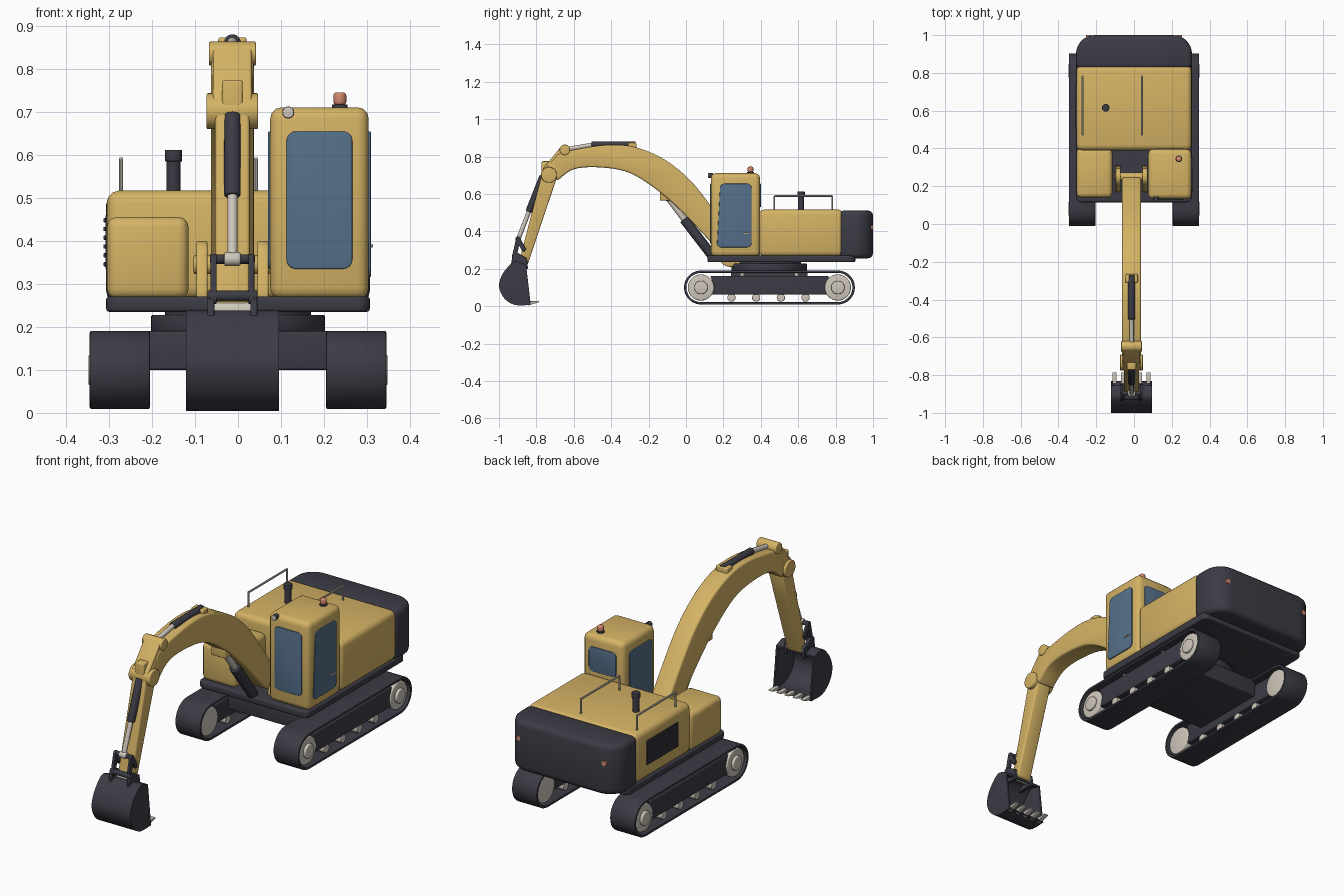
import bpy, bmesh, math
from mathutils import Vector, Matrix

if "Cube" in bpy.data.objects:
    bpy.data.objects.remove(bpy.data.objects["Cube"])


def material(name, rgb):
    m = bpy.data.materials.new(name)
    m.use_nodes = True
    m.diffuse_color = (*rgb, 1)
    m.node_tree.nodes["Principled BSDF"].inputs["Base Color"].default_value = (*rgb, 1)
    return m


YELLOW = material("warm yellow paint", (0.66, 0.45, 0.13))
DARK = material("charcoal steel", (0.045, 0.044, 0.06))
GLASS = material("blue glass", (0.09, 0.16, 0.25))
METAL = material("pale metal", (0.62, 0.57, 0.5))
RED = material("lamp red", (0.66, 0.25, 0.16))
CX = -0.013  # centre line of the digging arm


def finish(name, bm, mat, bevel=0.0, segments=3):
    """Round the sharp edges, then make a shaded object."""
    bmesh.ops.recalc_face_normals(bm, faces=bm.faces)
    if bevel:
        sharp = [e for e in bm.edges if e.calc_face_angle(0) > 0.6]
        bmesh.ops.bevel(bm, geom=sharp, offset=bevel, segments=segments,
                        profile=0.5, affect='EDGES', clamp_overlap=True)
    mesh = bpy.data.meshes.new(name)
    bm.to_mesh(mesh)
    bm.free()
    mesh.materials.append(mat)
    ob = bpy.data.objects.new(name, mesh)
    bpy.context.collection.objects.link(ob)
    bpy.ops.object.select_all(action='DESELECT')
    ob.select_set(True)
    bpy.context.view_layer.objects.active = ob
    bpy.ops.object.shade_smooth_by_angle(angle=math.radians(35))
    return ob


def prism(name, pts, a, b, mat, bevel=0.0, axis='X', segments=3):
    """Extrude a flat outline from a to b along an axis."""
    place = {'X': lambda p, d: (d, p[0], p[1]),
             'Y': lambda p, d: (p[0], d, p[1]),
             'Z': lambda p, d: (p[0], p[1], d)}[axis]
    bm = bmesh.new()
    lo = [bm.verts.new(place(p, a)) for p in pts]
    hi = [bm.verts.new(place(p, b)) for p in pts]
    bm.faces.new(lo)
    bm.faces.new(hi[::-1])
    for i in range(len(pts)):
        bm.faces.new((lo[i - 1], lo[i], hi[i], hi[i - 1]))
    return finish(name, bm, mat, bevel, segments)


def box(name, x, y, z, mat, bevel=0.006):
    return prism(name, [(x[0], y[0]), (x[1], y[0]), (x[1], y[1]), (x[0], y[1])],
                 z[0], z[1], mat, bevel, 'Z')


def tube(name, p, q, r, mat, r2=None, bevel=0.0, sides=28):
    p, q = Vector(p), Vector(q)
    turn = (q - p).to_track_quat('Z', 'Y').to_matrix().to_4x4()
    bm = bmesh.new()
    bmesh.ops.create_cone(bm, cap_ends=True, segments=sides, radius1=r,
                          radius2=r if r2 is None else r2, depth=(q - p).length,
                          matrix=Matrix.Translation((p + q) / 2) @ turn)
    return finish(name, bm, mat, bevel)


def pin(name, yz, r, half, mat, bevel=0.004):
    return tube(name, (CX - half, *yz), (CX + half, *yz), r, mat, bevel=bevel)


def capsule(p, q, r, r2=None, n=14):
    """Outline of two circles joined by straight sides."""
    r2 = r if r2 is None else r2
    a = math.atan2(q[1] - p[1], q[0] - p[0]) + math.pi / 2
    arc = lambda c, rad, s: [(c[0] + rad * math.cos(s + math.pi * i / n),
                              c[1] + rad * math.sin(s + math.pi * i / n)) for i in range(n + 1)]
    return arc(p, r, a) + arc(q, r2, a + math.pi)


def round_rect(x, y, r, n=5):
    pts = []
    for k, (cx, cy) in enumerate([(x[1] - r, y[1] - r), (x[0] + r, y[1] - r),
                                  (x[0] + r, y[0] + r), (x[1] - r, y[0] + r)]):
        for i in range(n + 1):
            t = math.pi / 2 * (k + i / n)
            pts.append((cx + r * math.cos(t), cy + r * math.sin(t)))
    return pts


def spline(pts, n=5):
    """Smooth curve through the points."""
    v = [Vector(p) for p in pts]
    v = [2 * v[0] - v[1]] + v + [2 * v[-1] - v[-2]]
    out = []
    for a, b, c, d in zip(v, v[1:], v[2:], v[3:]):
        for i in range(n):
            t = i / n
            out.append((2 * b + (c - a) * t + (2 * a - 5 * b + 4 * c - d) * t ** 2
                        + (3 * b - a - 3 * c + d) * t ** 3) / 2)
    return [tuple(p) for p in out + [v[-2]]]


# Crawler tracks
rear, fore, axle = 0.812, 0.08, 0.1
for s, side in ((1, "left"), (-1, "right")):
    outer = capsule((fore, axle), (rear, axle), 0.091)
    inner = capsule((fore, axle), (rear, axle), 0.078)
    bm = bmesh.new()
    loops = [[bm.verts.new((s * x, *p)) for p in pts]
             for x, pts in ((0.205, outer), (0.345, outer), (0.345, inner), (0.205, inner))]
    for k in range(4):
        for i in range(len(outer)):
            bm.faces.new((loops[k - 1][i - 1], loops[k - 1][i], loops[k][i], loops[k][i - 1]))
    finish(side + "_track_belt", bm, DARK, 0.004, 2)
    frame = [(0.13, 0.062), (0.765, 0.062), (0.745, 0.11), (0.765, 0.162), (0.13, 0.162), (0.15, 0.11)]
    prism(side + "_track_frame", frame, s * 0.222, s * 0.33, DARK, 0.006)
    for y in (fore, rear):
        tube(side + "_track_wheel", (s * 0.215, y, axle), (s * 0.335, y, axle), 0.07, METAL, bevel=0.006)
        tube(side + "_wheel_hub", (s * 0.33, y, axle), (s * 0.348, y, axle), 0.036, METAL, bevel=0.005)
    for i in range(4):
        y = 0.243 + 0.132 * i
        tube(side + "_lower_roller", (s * 0.225, y, 0.046), (s * 0.328, y, 0.046), 0.022, METAL, bevel=0.003)
    for y in (0.3, 0.59):
        tube(side + "_upper_roller", (s * 0.235, y, 0.168), (s * 0.315, y, 0.168), 0.011, METAL)

# Undercarriage, slewing ring and deck
box("undercarriage_beam", (-0.225, 0.225), (0.24, 0.65), (0.1, 0.19), DARK)
tube("slewing_ring", (0, 0.445, 0.188), (0, 0.445, 0.228), 0.203, DARK, bevel=0.006, sides=48)
tube("slewing_neck", (0, 0.445, 0.22), (0, 0.445, 0.245), 0.17, DARK, sides=48)
prism("deck", round_rect((-0.307, 0.307), (0.115, 0.905), 0.03), 0.235, 0.271, DARK, 0.008, 'Z')

# Bodywork
box("engine_housing", (-0.305, 0.305), (0.39, 0.84), (0.265, 0.517), YELLOW, 0.028)
box("tool_box", (-0.305, -0.115), (0.14, 0.4), (0.265, 0.456), YELLOW, 0.024)
box("cab", (0.075, 0.304), (0.133, 0.396), (0.265, 0.711), YELLOW, 0.026)
weight = [(-0.307, 0.818), (0.307, 0.818)] + round_rect((-0.307, 0.307), (0.5, 1.0), 0.1, 8)[:18]
prism("counterweight", weight, 0.256, 0.512, DARK, 0.028, 'Z')
for x in (-0.24, 0.24):
    tube("tail_lamp", (x, 0.99, 0.42), (x, 1.0, 0.42), 0.013, RED)

# Cab windows
glass_z = (0.335, 0.655)
prism("front_window", round_rect((0.113, 0.266), glass_z, 0.022), 0.128, 0.137, GLASS, 0.003, 'Y')
prism("rear_window", round_rect((0.113, 0.266), (0.53, 0.655), 0.022), 0.392, 0.401, GLASS, 0.003, 'Y')
door_glass = round_rect((0.165, 0.35), (0.315, 0.655), 0.022)
door_glass = [(y + 0.018 * (z - 0.315) / 0.34 * (y < 0.25), z) for y, z in door_glass]
prism("door_window", door_glass, 0.3, 0.309, GLASS, 0.003)
prism("inner_window", round_rect((0.165, 0.35), glass_z, 0.022), 0.07, 0.079, GLASS, 0.003)
box("door_handle", (0.306, 0.314), (0.3, 0.34), (0.385, 0.393), METAL, 0.002)

# Lamps on the cab and exhaust
tube("head_lamp_case", (0.117, 0.122, 0.699), (0.117, 0.145, 0.699), 0.014, DARK)
tube("head_lamp", (0.117, 0.118, 0.699), (0.117, 0.123, 0.699), 0.013, METAL, bevel=0.002)
tube("beacon_base", (0.237, 0.345, 0.708), (0.237, 0.345, 0.718), 0.018, DARK)
tube("beacon", (0.237, 0.345, 0.716), (0.237, 0.345, 0.746), 0.015, RED, bevel=0.008)
tube("exhaust_pipe", (-0.15, 0.615, 0.51), (-0.15, 0.615, 0.6), 0.016, DARK)
tube("exhaust_cap", (-0.15, 0.615, 0.585), (-0.15, 0.615, 0.612), 0.02, DARK, bevel=0.002)

# Handrails
for x in (-0.272, 0.042):
    ends = [(x, 0.472, 0.51), (x, 0.472, 0.59), (x, 0.782, 0.59), (x, 0.782, 0.51)]
    for p, q in zip(ends, ends[1:]):
        tube("handrail", p, q, 0.005, METAL, sides=10)

# Side grille
box("grille_panel", (-0.308, -0.3), (0.5, 0.75), (0.335, 0.46), DARK, 0.002)
for i in range(6):
    z = 0.346 + i * 0.0205
    box("grille_slat", (-0.313, -0.304), (0.508, 0.742), (z - 0.005, z + 0.005), DARK, 0.002)

# Boom with its foot brackets
top = spline([(-0.7, 0.735), (-0.69, 0.808), (-0.567, 0.842), (-0.4, 0.863), (-0.26, 0.847),
              (-0.113, 0.783), (0.02, 0.676), (0.13, 0.54), (0.22, 0.41), (0.26, 0.34)])
under = spline([(0.2, 0.28), (0.122, 0.354), (-0.005, 0.488), (-0.14, 0.61), (-0.3, 0.712),
                (-0.46, 0.742), (-0.6, 0.732), (-0.69, 0.67)])
prism("boom", top + under, CX - 0.05, CX + 0.05, YELLOW, 0.01)
pin("boom_tip_joint", (-0.733, 0.702), 0.042, 0.06, YELLOW)
prism("boom_tip", capsule((-0.733, 0.702), (-0.66, 0.77), 0.038, 0.045), CX - 0.048, CX + 0.048, YELLOW, 0.006)
for s in (-1, 1):
    x = CX + s * 0.071
    prism("boom_foot_bracket", capsule((0.25, 0.355), (0.24, 0.28), 0.045, 0.07),
          x - 0.013, x + 0.013, YELLOW, 0.005)
pin("boom_foot_pin", (0.25, 0.345), 0.022, 0.09, YELLOW)

# Stick
stick = [(-0.772, 0.7), (-0.765, 0.735), (-0.7, 0.735), (-0.693, 0.68), (-0.74, 0.54),
         (-0.845, 0.225), (-0.87, 0.215), (-0.893, 0.235)]
prism("stick", stick, CX - 0.04, CX + 0.04, YELLOW, 0.008)
prism("stick_crank", capsule((-0.733, 0.72), (-0.648, 0.835), 0.034, 0.028), CX - 0.045, CX + 0.045, YELLOW, 0.006)
pin("crank_pin", (-0.648, 0.836), 0.028, 0.055, YELLOW)
box("stick_lug", (CX - 0.024, CX + 0.024), (-0.772, -0.715), (0.67, 0.775), YELLOW, 0.006)
pin("stick_tip_pin", (-0.872, 0.238), 0.024, 0.048, METAL)


def ram(name, start, middle, end, r):
    """Hydraulic ram: dark barrel and pale rod with an eye."""
    s, m, e = [(CX, *p) for p in (start, middle, end)]
    tube(name + "_barrel", s, m, r, DARK, bevel=0.004)
    tube(name + "_rod", m, e, r * 0.62, METAL)
    pin(name + "_eye", end, r * 0.85, r, METAL)


# Hydraulic rams and their lugs
ram("boom_ram", (0.14, 0.27), (-0.01, 0.465), (-0.1, 0.585), 0.026)
box("boom_ram_lug", (CX - 0.04, CX + 0.04), (-0.14, -0.085), (0.565, 0.64), YELLOW)
ram("stick_ram", (-0.27, 0.862), (-0.505, 0.862), (-0.645, 0.838), 0.019)
box("stick_ram_lug", (CX - 0.033, CX + 0.033), (-0.31, -0.265), (0.83, 0.874), YELLOW)
ram("bucket_ram", (-0.765, 0.695), (-0.84, 0.505), (-0.897, 0.358), 0.019)

# Bucket linkage
for s in (-1, 1):
    x = CX + s * 0.044
    for p, q in (((-0.897, 0.358), (-0.868, 0.305)), ((-0.897, 0.358), (-0.918, 0.265))):
        prism("bucket_link", capsule(p, q, 0.012), x - 0.007, x + 0.007, DARK, 0.002)
    ear = [(-0.94, 0.2), (-0.925, 0.285), (-0.9, 0.285), (-0.85, 0.255), (-0.845, 0.2)]
    prism("bucket_ear", ear, x - 0.008 + s * 0.006, x + 0.008 + s * 0.006, DARK, 0.003)
pin("link_upper_pin", (-0.897, 0.358), 0.011, 0.052, DARK)
pin("link_lower_pin", (-0.917, 0.272), 0.013, 0.058, DARK)

# Bucket: curved shell, two side plates and teeth
shell = spline([(-0.855, 0.222), (-0.915, 0.238), (-0.965, 0.195), (-0.993, 0.145), (-0.998, 0.095),
                (-0.97, 0.04), (-0.915, 0.007), (-0.83, 0.006)])
mid = Vector((-0.87, 0.115))
lining = [tuple(mid + (Vector(p) - mid) * 0.9) for p in shell]
half = 0.108
prism("bucket_shell", shell + lining[::-1], CX - half, CX + half, DARK)
for s in (-1, 1):
    prism("bucket_side", shell, CX + s * (half - 0.01), CX + s * half, DARK, 0.002)
for i in range(5):
    x = CX + (i - 2) * 0.045
    prism("bucket_tooth", [(-0.845, 0.004), (-0.785, 0.022), (-0.787, 0.028), (-0.845, 0.026)],
          x - 0.011, x + 0.011, METAL, 0.002)
